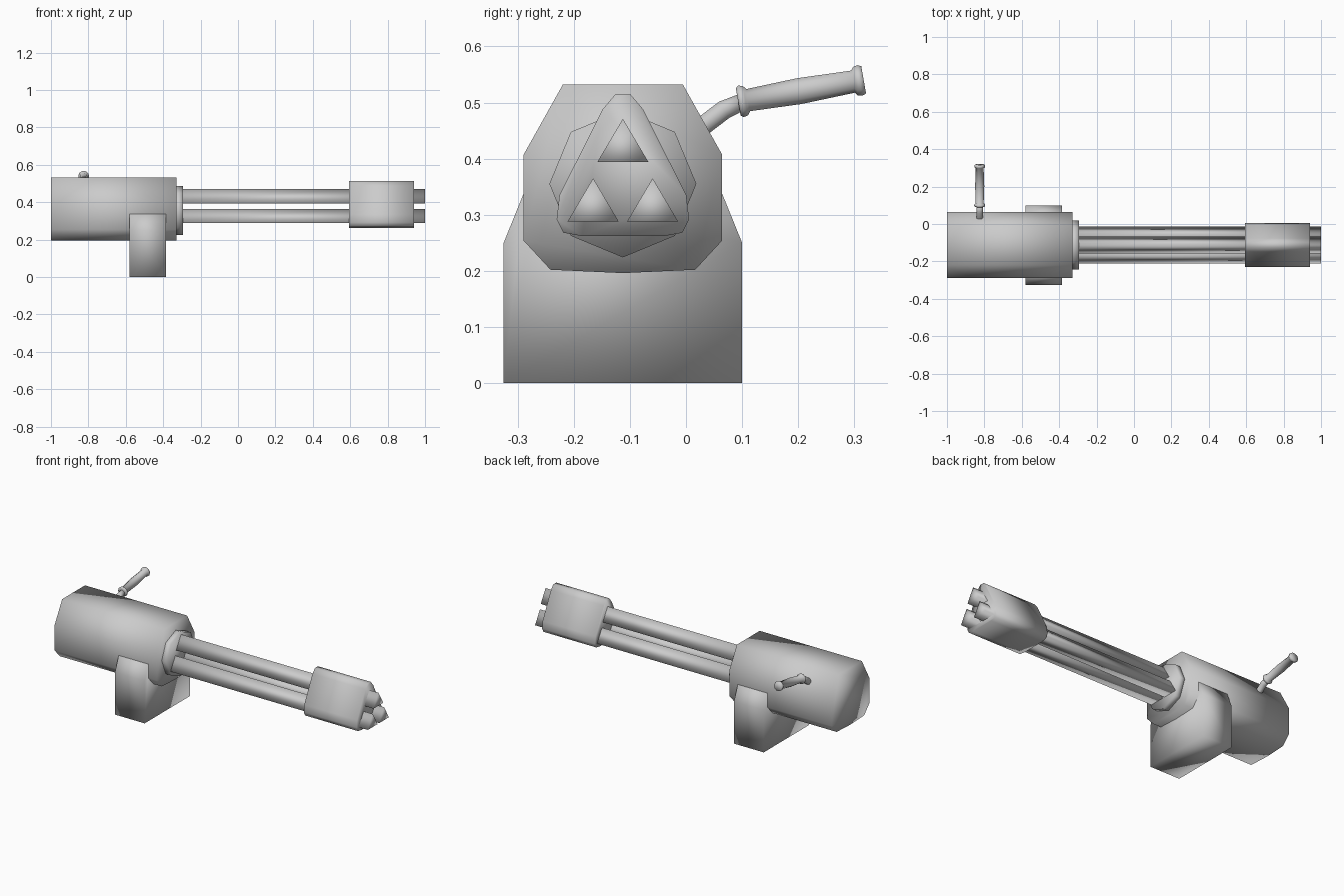
import bpy, bmesh, math
from mathutils import Vector

if "Cube" in bpy.data.objects:
    bpy.data.objects.remove(bpy.data.objects["Cube"])

CY = -0.1125  # centre line of the gun body


def finish(name, bm):
    bmesh.ops.recalc_face_normals(bm, faces=bm.faces[:])
    me = bpy.data.meshes.new(name)
    bm.to_mesh(me)
    bm.free()
    for p in me.polygons:
        p.use_smooth = True
    ob = bpy.data.objects.new(name, me)
    bpy.context.collection.objects.link(ob)
    return ob


def prism(name, profile, x0, x1):
    """Extrude a (y, z) outline along x."""
    bm = bmesh.new()
    face = bm.faces.new([bm.verts.new((x0, y, z)) for y, z in profile])
    ext = bmesh.ops.extrude_face_region(bm, geom=[face], use_keep_orig=True)
    moved = [g for g in ext["geom"] if isinstance(g, bmesh.types.BMVert)]
    bmesh.ops.translate(bm, verts=moved, vec=(x1 - x0, 0, 0))
    return finish(name, bm)


def mirrored(half):
    """Complete a (half width, z) outline about the centre line."""
    right = [(CY + w, z) for w, z in half]
    left = [(CY - w, z) for w, z in reversed(half) if w > 0]
    return right + left


def swept(name, x, stations, sides=10):
    """Tube in a yz plane; stations are (y, z, radius, direction in degrees)."""
    bm = bmesh.new()
    rings = []
    for y, z, r, deg in stations:
        t = math.radians(deg)
        up = Vector((0, -math.sin(t), math.cos(t)))
        ring = []
        for i in range(sides):
            a = 2 * math.pi * i / sides
            p = Vector((x, y, z)) + r * (math.cos(a) * Vector((1, 0, 0)) + math.sin(a) * up)
            ring.append(bm.verts.new(p))
        rings.append(ring)
    for a, b in zip(rings, rings[1:]):
        for i in range(sides):
            j = (i + 1) % sides
            bm.faces.new((a[i], a[j], b[j], b[i]))
    bm.faces.new(rings[0])
    bm.faces.new(rings[-1])
    return finish(name, bm)


# Main housing
prism("housing", mirrored([(0, 0.196), (0.129, 0.202), (0.177, 0.254),
                           (0.177, 0.407), (0.107, 0.532)]), -1.0, -0.33)

# Octagonal collar in front of the housing
prism("collar", [(CY + 0.131 * math.cos(i * math.pi / 4),
                  0.355 + 0.131 * math.sin(i * math.pi / 4)) for i in range(8)],
      -0.34, -0.295)

# Three triangular barrels
for i, (y, z) in enumerate([(CY, 0.394), (CY - 0.053, 0.288), (CY + 0.053, 0.288)]):
    prism(f"barrel_{i + 1}", [(y - 0.0455, z), (y + 0.0455, z), (y, z + 0.077)], -0.32, 1.0)

# Muzzle clamp around the barrels
prism("muzzle_clamp", mirrored([(0.073, 0.262), (0.106, 0.268), (0.118, 0.292),
                                (0.113, 0.335), (0.036, 0.488), (0.014, 0.514)]),
      0.593, 0.94)

# Stand
prism("stand", mirrored([(0.2125, 0), (0.2125, 0.25), (0.176, 0.34)]), -0.58, -0.385)

# Side handle: bent stem, then flanged grip
swept("handle_stem", -0.825, [(0.01, 0.44, 0.018, 42), (0.035, 0.462, 0.018, 42),
                              (0.068, 0.487, 0.018, 32), (0.10, 0.501, 0.016, 12)])
DEG = 10


def along(s, r):
    t = math.radians(DEG)
    return (0.098 + s * math.cos(t), 0.502 + s * math.sin(t), r, DEG)


swept("handle_grip", -0.825, [along(s, r) for s, r in [
    (-0.005, 0.026), (0.0, 0.030), (0.008, 0.028), (0.013, 0.021), (0.105, 0.0245),
    (0.203, 0.021), (0.207, 0.027), (0.215, 0.029), (0.222, 0.026)]])
